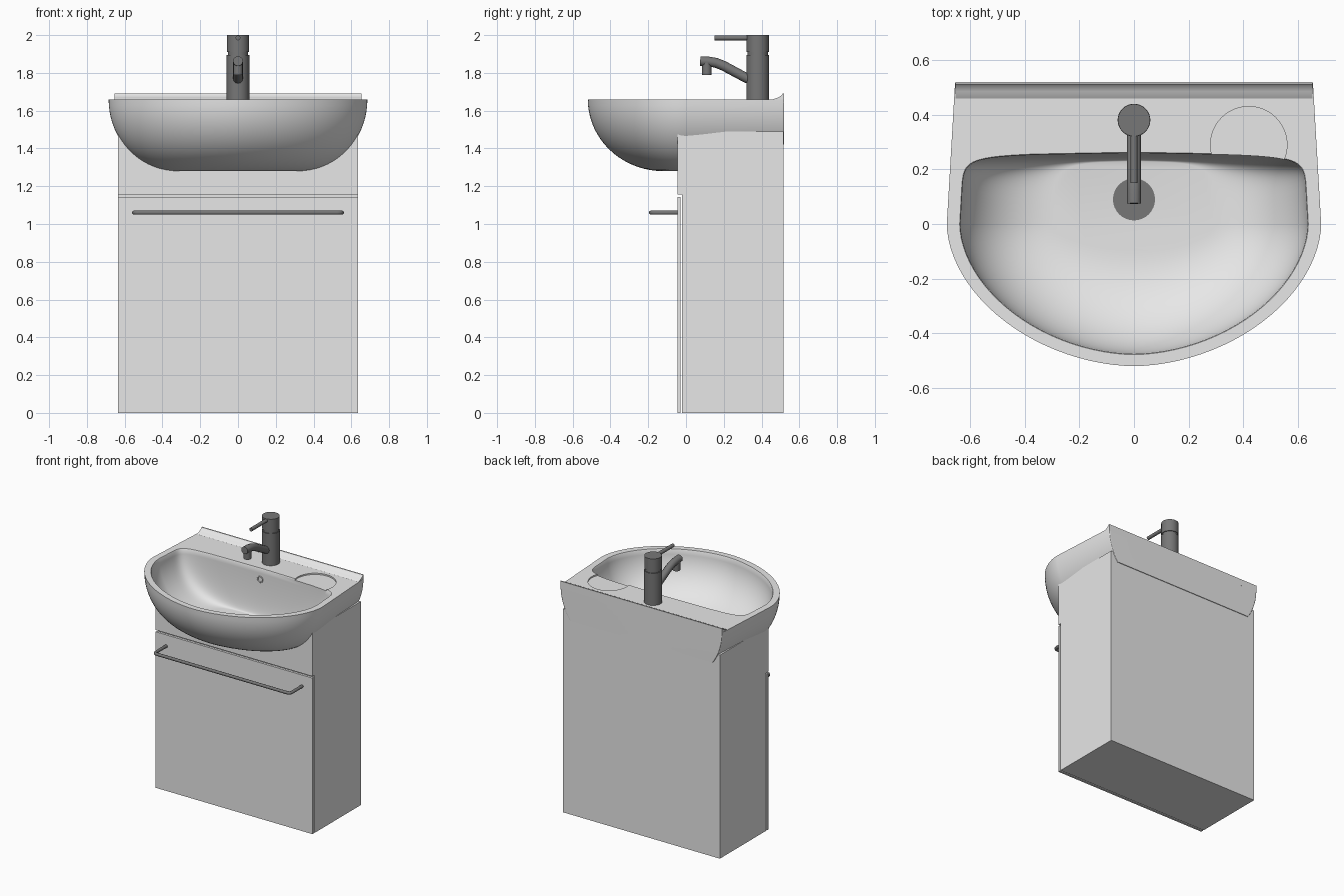
import bpy
import bmesh
import math
from mathutils import Vector

cube = bpy.data.objects.get("Cube")
if cube:
    bpy.data.objects.remove(cube, do_unlink=True)


def material(name, value):
    mat = bpy.data.materials.new(name)
    mat.use_nodes = True
    colour = (value, value, value, 1)
    mat.diffuse_color = colour
    mat.node_tree.nodes["Principled BSDF"].inputs["Base Color"].default_value = colour
    return mat


WHITE = material("white", 0.8)
METAL = material("dark_metal", 0.185)


def select(ob):
    bpy.ops.object.select_all(action='DESELECT')
    ob.select_set(True)
    bpy.context.view_layer.objects.active = ob


def smooth(ob):
    select(ob)
    bpy.ops.object.shade_smooth_by_angle(angle=math.radians(35))


def finish(name, bm, mat):
    bmesh.ops.recalc_face_normals(bm, faces=bm.faces)
    mesh = bpy.data.meshes.new(name)
    bm.to_mesh(mesh)
    bm.free()
    mesh.materials.append(mat)
    ob = bpy.data.objects.new(name, mesh)
    bpy.context.collection.objects.link(ob)
    return ob


def box(name, low, high, mat=WHITE):
    bm = bmesh.new()
    bmesh.ops.create_cube(bm, size=1)
    for v in bm.verts:
        v.co = [high[i] if v.co[i] > 0 else low[i] for i in range(3)]
    return finish(name, bm, mat)


def extrude(name, points, offset, mat=WHITE):
    bm = bmesh.new()
    face = bm.faces.new([bm.verts.new(p) for p in points])
    moved = bmesh.ops.extrude_face_region(bm, geom=[face])["geom"]
    bmesh.ops.translate(bm, vec=offset, verts=[v for v in moved if isinstance(v, bmesh.types.BMVert)])
    return finish(name, bm, mat)


def cylinder(name, centre, radius, z0, z1, mat=METAL, sides=32):
    bm = bmesh.new()
    bmesh.ops.create_cone(bm, cap_ends=True, segments=sides, radius1=radius, radius2=radius, depth=z1 - z0)
    bmesh.ops.translate(bm, vec=(centre[0], centre[1], (z0 + z1) / 2), verts=bm.verts)
    ob = finish(name, bm, mat)
    smooth(ob)
    return ob


def tube(name, points, radius, mat=METAL):
    curve = bpy.data.curves.new(name, 'CURVE')
    curve.dimensions = '3D'
    curve.bevel_depth = radius
    curve.bevel_resolution = 4
    curve.use_fill_caps = True
    spline = curve.splines.new('POLY')
    spline.points.add(len(points) - 1)
    for point, co in zip(spline.points, points):
        point.co = (*co, 1)
    curve.materials.append(mat)
    ob = bpy.data.objects.new(name, curve)
    bpy.context.collection.objects.link(ob)
    select(ob)
    bpy.ops.object.convert(target='MESH')
    smooth(bpy.context.view_layer.objects.active)


# Basin: closed loft, from the underside up the outer shell and down the bowl
def signed_power(value, power):
    value = round(value, 9)
    return math.copysign(abs(value) ** power, value)


def ring(half_width, front, back, corner, z, bow=0.0, count=96):
    points = []
    for k in range(count):
        t = 2 * math.pi * k / count
        c, s = math.cos(t), math.sin(t)
        rear = round(s, 9) >= 0
        power = 2 / corner if rear else 2 / 1.85
        u = signed_power(c, power)
        y = signed_power(s, power) * (back if rear else front)
        x = half_width * u
        if rear:
            x *= 1 - 0.085 * y
            y += bow * (1 - u * u) * min(1, y / back)
        points.append(Vector((x, y, z)))
    return points


def shell(angle):
    c, s = math.cos(angle), math.sin(angle)
    return 0.33 + 0.355 * c, 0.12 + 0.40 * c, 1.66 - 0.38 * s


def outer_ring(angle, back):
    width, front, z = shell(angle)
    return ring(width, front, back, 200, z)


def inner_ring(angle):
    c, s = math.cos(angle), math.sin(angle)
    return ring(0.3 + 0.335 * c, 0.1 + 0.375 * c, 0.24 - 0.03 * (1 - c),
                10 - 4 * s, 1.655 - 0.335 * s, 0.02)


STEP = math.asin(0.63)
rings = [outer_ring(STEP + (math.pi / 2 - STEP) * i / 10, 0.46) for i in range(10, -1, -1)]
rings += [outer_ring(STEP * i / 8, 0.52) for i in range(8, -1, -1)]
rings.append(ring(0.638, 0.478, 0.243, 10, 1.66, 0.02))
rings += [inner_ring(math.pi / 2 * i / 16) for i in range(17)]
bm = bmesh.new()
loops = [[bm.verts.new(p) for p in r] for r in rings]
for a, b in zip(loops, loops[1:]):
    for i in range(len(a)):
        j = (i + 1) % len(a)
        bm.faces.new((a[i], a[j], b[j], b[i]))
bm.faces.new(loops[0])
bm.faces.new(loops[-1])
basin = finish("basin", bm, WHITE)

# Shallow soap recess in the deck
cutter = cylinder("recess_cutter", (0.42, 0.29), 0.14, 1.65, 1.7, WHITE, 48)
cutter.hide_render = True
cut = basin.modifiers.new("soap_recess", 'BOOLEAN')
cut.operation = 'DIFFERENCE'
cut.solver = 'EXACT'
cut.object = cutter
select(basin)
bpy.ops.object.modifier_apply(modifier=cut.name)
bpy.data.objects.remove(cutter, do_unlink=True)
smooth(basin)

# Raised lip along the back of the deck
lip = [(0.455, 1.655), (0.46, 1.661), (0.485, 1.668), (0.505, 1.681),
       (0.512, 1.69), (0.52, 1.69), (0.52, 1.64)]
smooth(extrude("back_lip", [(-0.654, y, z) for y, z in lip], (1.308, 0, 0)))

# Drain and overflow
cylinder("drain_flange", (0, 0.09), 0.077, 1.315, 1.324)
cylinder("drain_plug", (0, 0.09), 0.054, 1.32, 1.329)
overflow = [(0.02 * math.cos(i * math.pi / 12), 0.256, 1.58 + 0.02 * math.sin(i * math.pi / 12))
            for i in range(25)]
tube("overflow_ring", overflow, 0.004, WHITE)

# Cabinet: solid lower body with thin walls around the bowl
box("cabinet_body", (-0.635, -0.02, 0), (0.635, 0.515, 1.2))
for side, name in ((-1, "right_wall"), (1, "left_wall")):
    xs = sorted((side * 0.635, side * 0.617))
    box(name, (xs[0], -0.02, 1.2), (xs[1], 0.515, 1.49))
box("back_wall", (-0.617, 0.49, 1.2), (0.617, 0.515, 1.49))
box("door", (-0.635, -0.045, 0), (0.635, -0.028, 1.142))

# Upper front panel, notched to follow the bowl
notch = []
for i in range(15):
    angle = math.radians(31 + 59 * i / 14)
    width, _, z = shell(angle)
    notch.append((width * (1 - 0.06 * math.sin(angle)), z + 0.008))
right_half = [(0.635, 1.155), (0.635, 1.475)] + notch
outline = right_half + [(-x, z) for x, z in reversed(right_half)]
extrude("upper_panel", [(x, -0.045, z) for x, z in outline], (0, 0.025, 0))

# Door handle
half = [(0.55, -0.04), (0.55, -0.165), (0.545, -0.177), (0.537, -0.183), (0.525, -0.185)]
path = half + [(-x, y) for x, y in reversed(half)]
tube("door_handle", [(x, y, 1.06) for x, y in path], 0.011)

# Tap
TAP = (0, 0.38)
cylinder("tap_body", TAP, 0.06, 1.655, 1.895)
cylinder("tap_neck", TAP, 0.054, 1.89, 1.915)
cylinder("tap_cap", TAP, 0.059, 1.91, 2.0)
tube("tap_lever", [(0, 0.36, 1.985), (0, 0.15, 1.985)], 0.013)
spout = [(0.36, 1.755), (0.31, 1.778), (0.25, 1.81), (0.2, 1.837), (0.16, 1.853), (0.12, 1.86), (0.075, 1.862)]
tube("tap_spout", [(0, y, z) for y, z in spout], 0.026)
cylinder("tap_nozzle", (0, 0.11), 0.025, 1.79, 1.865)
